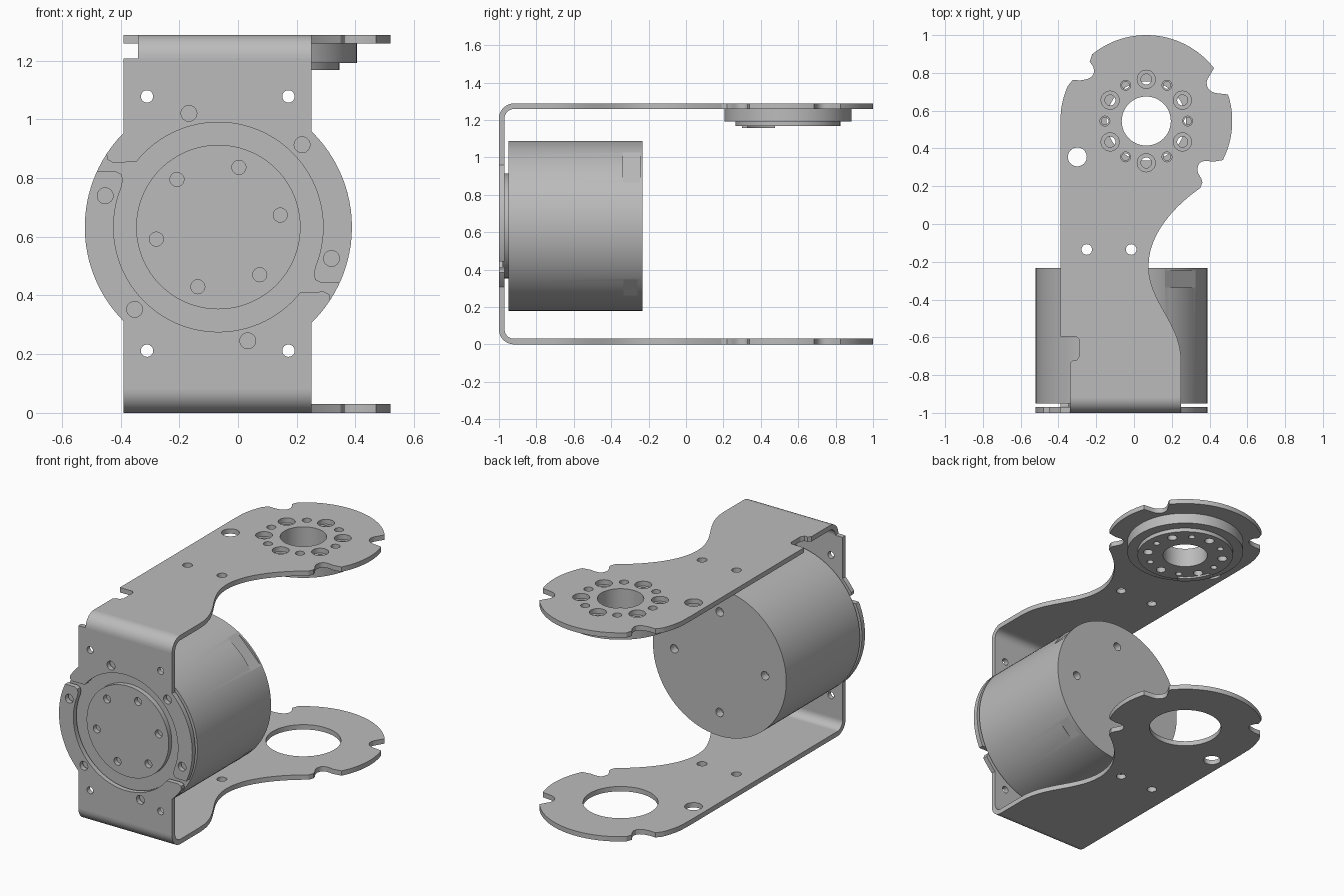
import bpy, bmesh, math
from mathutils import Vector
from mathutils.geometry import interpolate_bezier

cube = bpy.data.objects.get("Cube")
if cube:
    bpy.data.objects.remove(cube, do_unlink=True)

metal = bpy.data.materials.new("plain_grey")
metal.use_nodes = True
GREY = (0.5, 0.5, 0.5, 1)
metal.diffuse_color = GREY
metal.node_tree.nodes["Principled BSDF"].inputs["Base Color"].default_value = GREY

H, T, BEND = 1.288, 0.03, 0.08       # bracket height, sheet thickness, bend radius
PIVOT = (0.065, 0.545)               # centre of the round flange ends (x, y)
MOTOR = (-0.067, 0.633)              # motor axis (x, z)
R = 0.455
PLACE = {"x": lambda u, v, w: (w, u, v),
         "y": lambda u, v, w: (u, w, v),
         "z": lambda u, v, w: (u, v, w)}


def polar(c, r, deg):
    a = math.radians(deg)
    return (c[0] + r * math.cos(a), c[1] + r * math.sin(a))


def arc(c, r, a0, a1, n=24):
    return [polar(c, r, a0 + (a1 - a0) * i / n) for i in range(n + 1)]


def circle(c, r, n=32):
    return arc(c, r, 0, 360, n)[:-1]


def bezier(*p, n=14):
    return [tuple(v[:2]) for v in interpolate_bezier(*[Vector((*q, 0)) for q in p], n)]


def ring(c, r, count, start, size):
    return [circle(polar(c, r, start + 360 / count * i), size, 24) for i in range(count)]


def prisms(name, outlines, axis, a, b):
    """Extrude each outline along an axis from a to b, all in one object."""
    bm = bmesh.new()
    for pts in outlines:
        lo, hi = [[bm.verts.new(PLACE[axis](*p, w)) for p in pts] for w in (a, b)]
        bm.faces.new(lo)
        bm.faces.new(hi)
        for i in range(len(pts)):
            j = (i + 1) % len(pts)
            bm.faces.new((lo[i], lo[j], hi[j], hi[i]))
    bmesh.ops.recalc_face_normals(bm, faces=bm.faces)
    mesh = bpy.data.meshes.new(name)
    bm.to_mesh(mesh)
    bm.free()
    obj = bpy.data.objects.new(name, mesh)
    bpy.context.collection.objects.link(obj)
    mesh.materials.append(metal)
    return obj


def cut(obj, outlines, axis, a, b):
    cutter = prisms("cutter", outlines, axis, a, b)
    cutter.hide_render = True
    mod = obj.modifiers.new("cut", "BOOLEAN")
    mod.operation, mod.solver, mod.object = "DIFFERENCE", "EXACT", cutter
    graph = bpy.context.evaluated_depsgraph_get()
    mesh = bpy.data.meshes.new_from_object(obj.evaluated_get(graph))
    obj.modifiers.clear()
    obj.data = mesh
    bpy.data.objects.remove(cutter, do_unlink=True)


# Flange outline: waisted arm, round end with three rounded notches
def flange_outline(left_side):
    y0 = BEND - 1
    pts = [(0.25, y0)]
    pts += bezier((0.25, -0.73), (0.25, -0.52), (0.077, -0.42), (0.077, -0.22))
    pts += bezier((0.077, -0.22), (0.077, -0.05), (0.22, 0.10), (0.35, 0.19))[1:]
    pts += bezier((0.362, 0.22), (0.36, 0.25), (0.335, 0.26), (0.335, 0.29), n=5)
    pts += bezier((0.34, 0.31), (0.35, 0.335), (0.37, 0.337), (0.42, 0.33), n=6)
    pts += arc(PIVOT, R, -27, 18)
    pts += bezier((0.46, 0.69), (0.38, 0.69), (0.37, 0.75), (0.40, 0.785), n=8)
    pts += arc(PIVOT, R, 38, 129, 36)
    pts += bezier((-0.235, 0.86), (-0.18, 0.80), (-0.22, 0.75), (-0.325, 0.762), n=8)
    pts += arc(PIVOT, R, 156, 174, 8)
    return pts + [(-0.39, 0.5)] + left_side


mounts = [circle((-0.30, 0.355), 0.05), circle((-0.25, -0.135), 0.028),
          circle((-0.015, -0.135), 0.028)]
notch = [(-0.39, -0.595), (-0.305, -0.595), (-0.29, -0.61), (-0.29, -0.70),
         (-0.305, -0.722), (-0.325, -0.722), (-0.34, -0.74), (-0.34, BEND - 1)]

top_flange = prisms("top_flange", [flange_outline(notch)], "z", H - T, H)
cut(top_flange, mounts + [circle(PIVOT, 0.13, 48)] + ring(PIVOT, 0.221, 6, 90, 0.048)
    + ring(PIVOT, 0.219, 6, 60, 0.026), "z", 1, 2)
bottom_flange = prisms("bottom_flange", [flange_outline([(-0.39, BEND - 1)])], "z", 0, T)
cut(bottom_flange, mounts + [circle(PIVOT, 0.21, 64)], "z", -1, 1)

# Bent corners joining the flanges to the face plate
for name, zc, a0, a1, x0 in (("top_bend", H - BEND, 90, 180, -0.34),
                             ("bottom_bend", BEND, 180, 270, -0.39)):
    c = (BEND - 1, zc)
    prisms(name, [arc(c, BEND, a0, a1, 12) + arc(c, BEND - T, a1, a0, 12)], "x", x0, 0.25)

# Face plate with round ears, bore, two slits and screw holes
outline = [(-0.39, BEND), (0.25, BEND)] + arc(MOTOR, R, -45.8, 45.8, 32)
outline += [(0.25, H - BEND), (-0.39, H - BEND)] + arc(MOTOR, R, 135.2, 224.8, 32)
face_plate = prisms("face_plate", [outline], "y", -1, T - 1)
corners = [(x, z) for x in (-0.31, 0.172) for z in (0.212, 1.078)]
cut(face_plate, [circle(MOTOR, 0.357, 96)] + [circle(p, 0.021) for p in corners]
    + ring(MOTOR, 0.40, 6, 44.5, 0.027), "y", -1.1, -0.9)
slit = [(-0.5, 0.19), (-0.35, 0.19), (-0.33, 0.18), (-0.325, 0.16), (-0.345, 0.07),
        (-0.29, 0.10), (-0.235, 0.245), (-0.26, 0.222), (-0.36, 0.22), (-0.378, 0.23),
        (-0.384, 0.27), (-0.5, 0.27)]
cut(face_plate, [[(MOTOR[0] + s * u, MOTOR[1] + s * v) for u, v in slit] for s in (1, -1)],
    "y", -1.1, -0.9)

# Motor can with flat-bottomed connector pockets and rear screw holes
REAR = -0.232
motor_body = prisms("motor_body", [circle(MOTOR, R, 96)], "y", -0.95, REAR)
cut(motor_body, ring(MOTOR, 0.31, 4, 0, 0.026), "y", REAR - 0.05, 0)
for name, a0, a1, y0, y1 in (("upper_port", 30.5, 59.5, -0.337, -0.245),
                             ("lower_port", -54.4, -38.8, -0.333, -0.26)):
    ends = [polar(MOTOR, R, a) for a in (a0, a1)]
    cut(motor_body, [[ends[0], polar(MOTOR, R * 1.1, a0), polar(MOTOR, R * 1.1, a1), ends[1]]],
        "y", y0, y1)
    # Inward-facing port floor
    lift = Vector(polar((0, 0), 0.0015, (a0 + a1) / 2))
    (xa, za), (xb, zb) = [Vector(p) + lift for p in ends]
    mesh = bpy.data.meshes.new(name)
    mesh.from_pydata([(xa, y0, za), (xb, y0, zb), (xb, y1, zb), (xa, y1, za)], [], [(0, 1, 2, 3)])
    if mesh.polygons[0].normal.x > 0:
        mesh.flip_normals()
    mesh.materials.append(metal)
    bpy.context.collection.objects.link(bpy.data.objects.new(name, mesh))

# Output boss in the face plate bore
motor_boss = prisms("motor_boss", [circle(MOTOR, 0.28, 96)], "y", -0.98, -0.945)
cut(motor_boss, ring(MOTOR, 0.215, 6, 11, 0.024), "y", -1.1, -0.951)

# Stepped bearing hub under the top flange
bolts = ring(PIVOT, 0.221, 6, 90, 0.028) + ring(PIVOT, 0.219, 6, 60, 0.019)
for name, r, z0, z1 in (("hub_outer", 0.34, 1.192, H - T), ("hub_inner", 0.28, 1.168, 1.192)):
    hub = prisms(name, [circle(PIVOT, r, 96)], "z", z0, z1)
    cut(hub, bolts + [circle(PIVOT, 0.13, 48)], "z", 1, 2)
prisms("hub_tab", [arc(PIVOT, 0.285, 196, 240, 10) + arc(PIVOT, 0.25, 240, 196, 10)],
       "z", 1.157, 1.192)

# Smooth curved walls, sharp edges elsewhere
bpy.ops.object.select_all(action="DESELECT")
for obj in bpy.context.collection.objects:
    if obj.type == "MESH" and metal.name in obj.data.materials:
        obj.select_set(True)
        bpy.context.view_layer.objects.active = obj
bpy.ops.object.shade_smooth_by_angle(angle=math.radians(30))
